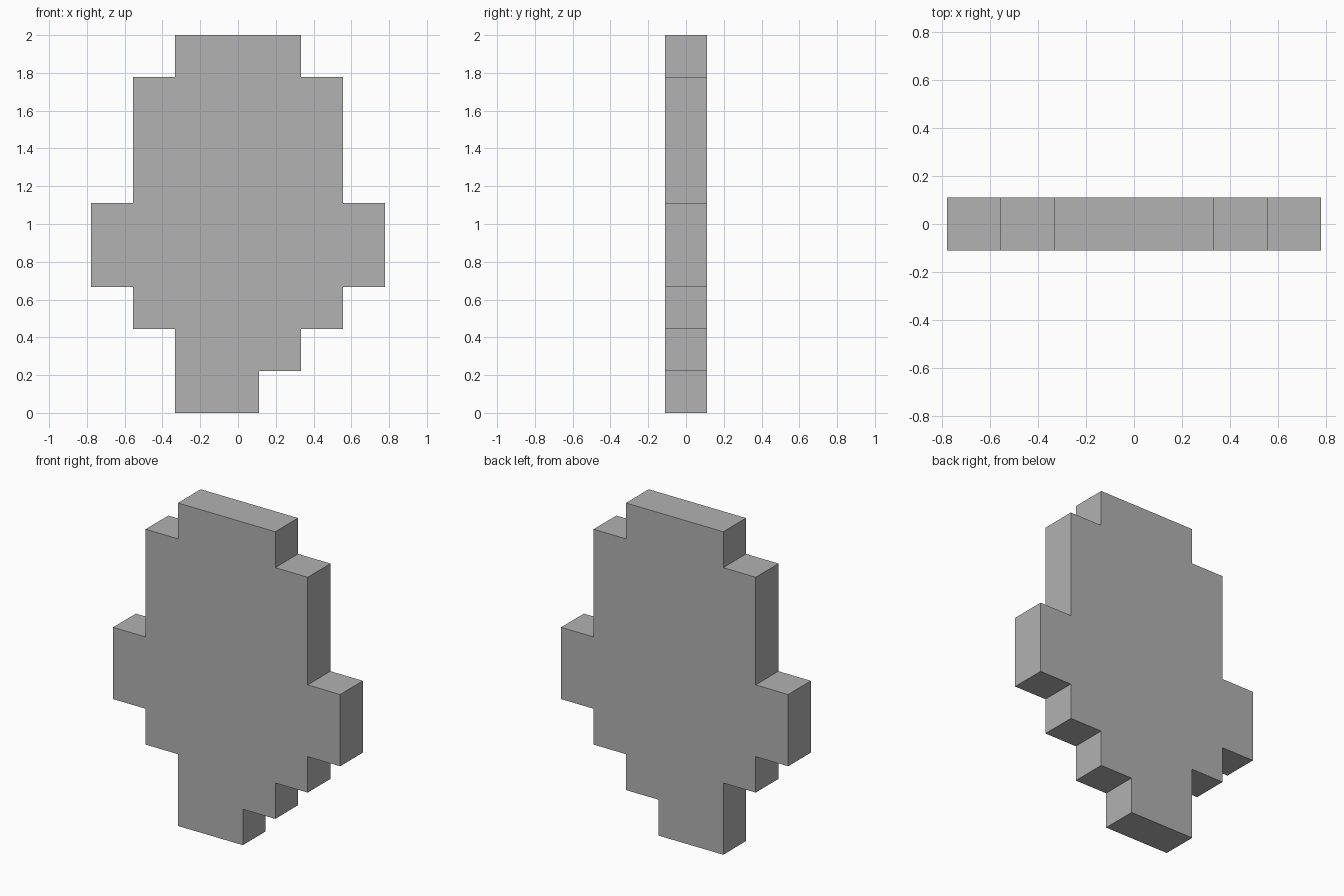
import bpy
import bmesh

cube = bpy.data.objects.get("Cube")
if cube:
    bpy.data.objects.remove(cube, do_unlink=True)

UNIT = 2 / 9  # one step of the outline, also the slab thickness

grey = bpy.data.materials.new("mid_grey")
grey.use_nodes = True
colour = (0.445, 0.445, 0.445, 1)
grey.diffuse_color = colour
grey.node_tree.nodes["Principled BSDF"].inputs["Base Color"].default_value = colour

# Tiers from bottom to top, in units: left edge, right edge, height
tiers = [
    (-1.5, 0.5, 1),   # off-centre foot
    (-1.5, 1.5, 1),
    (-2.5, 2.5, 1),
    (-3.5, 3.5, 2),   # widest band
    (-2.5, 2.5, 3),
    (-1.5, 1.5, 1),   # cap
]


def stepped_outline(rows):
    """Walk up the right edges, then back down the left edges."""
    right, left, z = [], [], 0
    for x0, x1, height in rows:
        right += [(x1, z), (x1, z + height)]
        left += [(x0, z), (x0, z + height)]
        z += height
    points = right + left[::-1]
    # Drop repeats and points that lie on a straight vertical edge
    points = list(dict.fromkeys(points))
    return [p for i, p in enumerate(points)
            if not points[i - 1][0] == p[0] == points[(i + 1) % len(points)][0]]


# Stepped slab: one flat outline extruded from front to back
bm = bmesh.new()
verts = [bm.verts.new((x * UNIT, -UNIT / 2, z * UNIT))
         for x, z in stepped_outline(tiers)]
front = bm.faces.new(verts)
extruded = bmesh.ops.extrude_face_region(bm, geom=[front], use_keep_orig=True)
moved = [g for g in extruded["geom"] if isinstance(g, bmesh.types.BMVert)]
bmesh.ops.translate(bm, vec=(0, UNIT, 0), verts=moved)
bmesh.ops.recalc_face_normals(bm, faces=bm.faces[:])

mesh = bpy.data.meshes.new("stepped_slab")
bm.to_mesh(mesh)
bm.free()
mesh.materials.append(grey)
slab = bpy.data.objects.new("stepped_slab", mesh)
bpy.context.collection.objects.link(slab)
